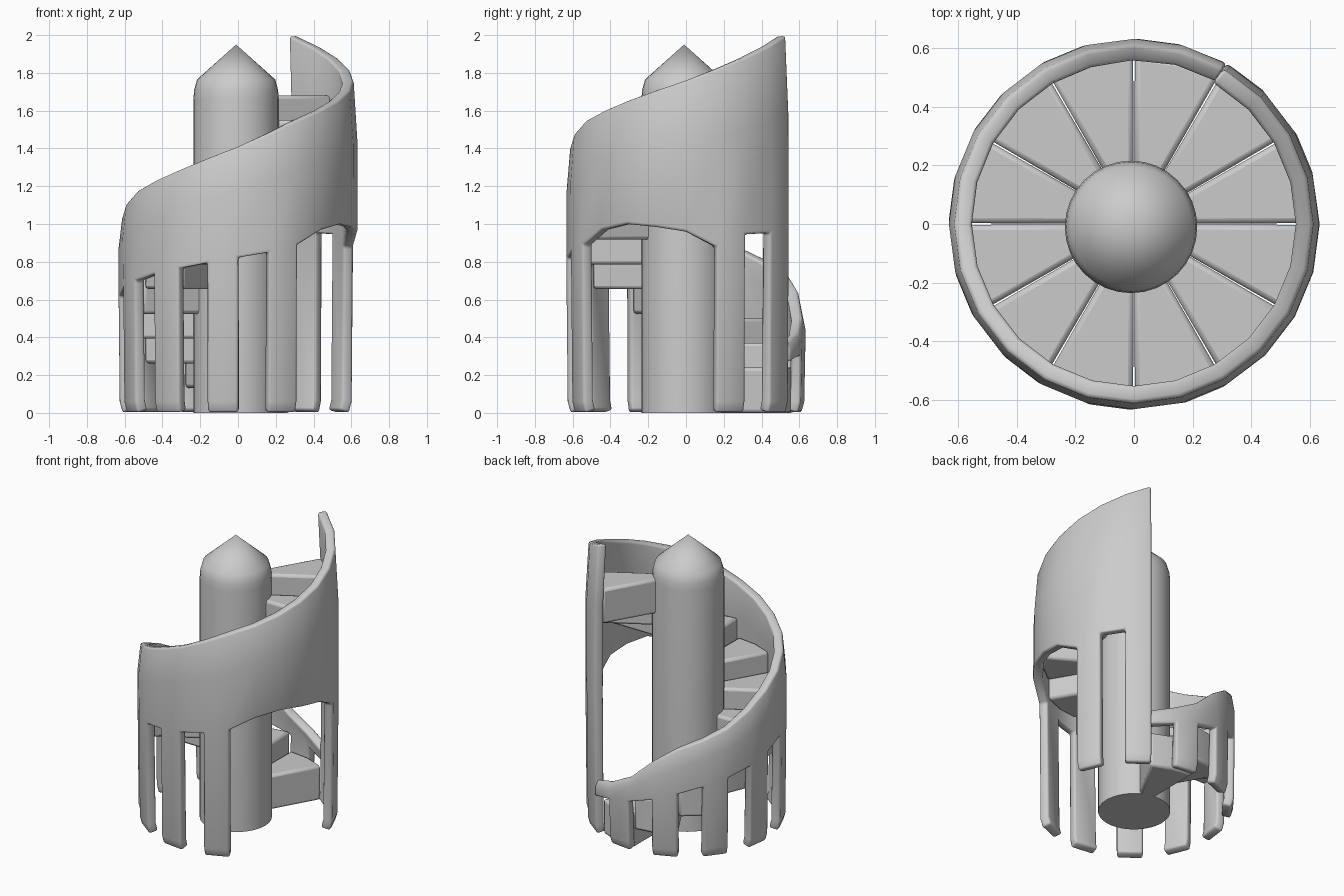
import bpy, bmesh, math
from math import radians, cos, sin

if "Cube" in bpy.data.objects:
    bpy.data.objects.remove(bpy.data.objects["Cube"])

STEP = 15  # degrees per wall facet


def interp(table, a):
    for (a0, z0), (a1, z1) in zip(table, table[1:]):
        if a0 <= a <= a1:
            return z0 + (z1 - z0) * (a - a0) / (a1 - a0)


def polar(r, a, z):
    return (r * cos(radians(a)), r * sin(radians(a)), z)


def finish(bm, name, bevel=0.0, thickness=0.0):
    me = bpy.data.meshes.new(name)
    bm.to_mesh(me)
    bm.free()
    ob = bpy.data.objects.new(name, me)
    bpy.context.collection.objects.link(ob)
    if thickness:
        m = ob.modifiers.new("thickness", 'SOLIDIFY')
        m.thickness, m.offset = thickness, -1
        m.use_even_offset = True
    if bevel:
        m = ob.modifiers.new("bevel", 'BEVEL')
        m.width, m.segments = bevel, 2
        m.limit_method, m.angle_limit = 'ANGLE', radians(40)
    bpy.ops.object.select_all(action='DESELECT')
    ob.select_set(True)
    bpy.context.view_layer.objects.active = ob
    bpy.ops.object.shade_smooth_by_angle(angle=radians(35))
    return ob


# central column with pointed cap
bm = bmesh.new()
N = 32
prof = [(0.226, 0), (0.226, 1.66), (0.222, 1.71), (0.207, 1.765)]
rings = [[bm.verts.new((r * cos(math.tau * i / N) - 0.01,
                        r * sin(math.tau * i / N) - 0.01, z)) for i in range(N)]
         for r, z in prof]
for lo, hi in zip(rings, rings[1:]):
    for i in range(N):
        j = (i + 1) % N
        bm.faces.new((lo[i], lo[j], hi[j], hi[i]))
tip = bm.verts.new((-0.01, -0.01, 1.95))
for i in range(N):
    bm.faces.new((rings[-1][i], rings[-1][(i + 1) % N], tip))
bm.faces.new(rings[0][::-1])
finish(bm, "central_column")

# twelve wedge steps climbing counter-clockwise
for k in range(12):
    bm = bmesh.new()
    a0, a1 = 60.3 + 30 * k, 89.7 + 30 * k
    outline = [(0.19, a0), (0.575, a0), (0.575, (a0 + a1) / 2), (0.575, a1), (0.19, a1)]
    z0 = 0.131 * k
    lo = [bm.verts.new(polar(r, a, z0)) for r, a in outline]
    hi = [bm.verts.new(polar(r, a, z0 + 0.24)) for r, a in outline]
    bm.faces.new(lo[::-1])
    bm.faces.new(hi)
    for i in range(5):
        j = (i + 1) % 5
        bm.faces.new((lo[i], lo[j], hi[j], hi[i]))
    finish(bm, f"step_{k + 1:02d}", bevel=0.018)

# spiral outer wall: sloping band, slots every 30 degrees, one wide doorway
top = [(60, .38), (75, .43), (90, .51), (105, .65), (120, .75), (150, .87), (180, 1.04),
       (210, 1.18), (240, 1.29), (270, 1.41), (300, 1.55), (360, 1.76), (420, 2.0)]
low = [(60, .27), (97, .36), (127, .47), (157, .55), (187, .64), (217, .72), (247, .78),
       (285, .85), (300, .89), (315, .97), (330, 1.0), (345, .985), (360, .96),
       (375, .88), (390, .945), (420, .96)]
bm = bmesh.new()
cols = []
for a in range(60, 421, STEP):
    zt, zl = interp(top, a), interp(low, a)
    cols.append([bm.verts.new(polar(r, a, z)) for r, z in
                 [(0.612, 0), (0.628, 0.06), (0.634, zl),
                  (0.632, zl + (zt - zl) * 0.6), (0.612, zt)]])
for n, (c, d) in enumerate(zip(cols, cols[1:])):
    a = 60 + STEP * n
    is_bar = n % 2 == 1 and not 300 <= a < 375
    for r in range(0 if is_bar else 2, 4):
        bm.faces.new((c[r], d[r], d[r + 1], c[r + 1]))
bmesh.ops.delete(bm, geom=[v for v in bm.verts if not v.link_faces], context='VERTS')
finish(bm, "spiral_wall", bevel=0.014, thickness=0.06)
